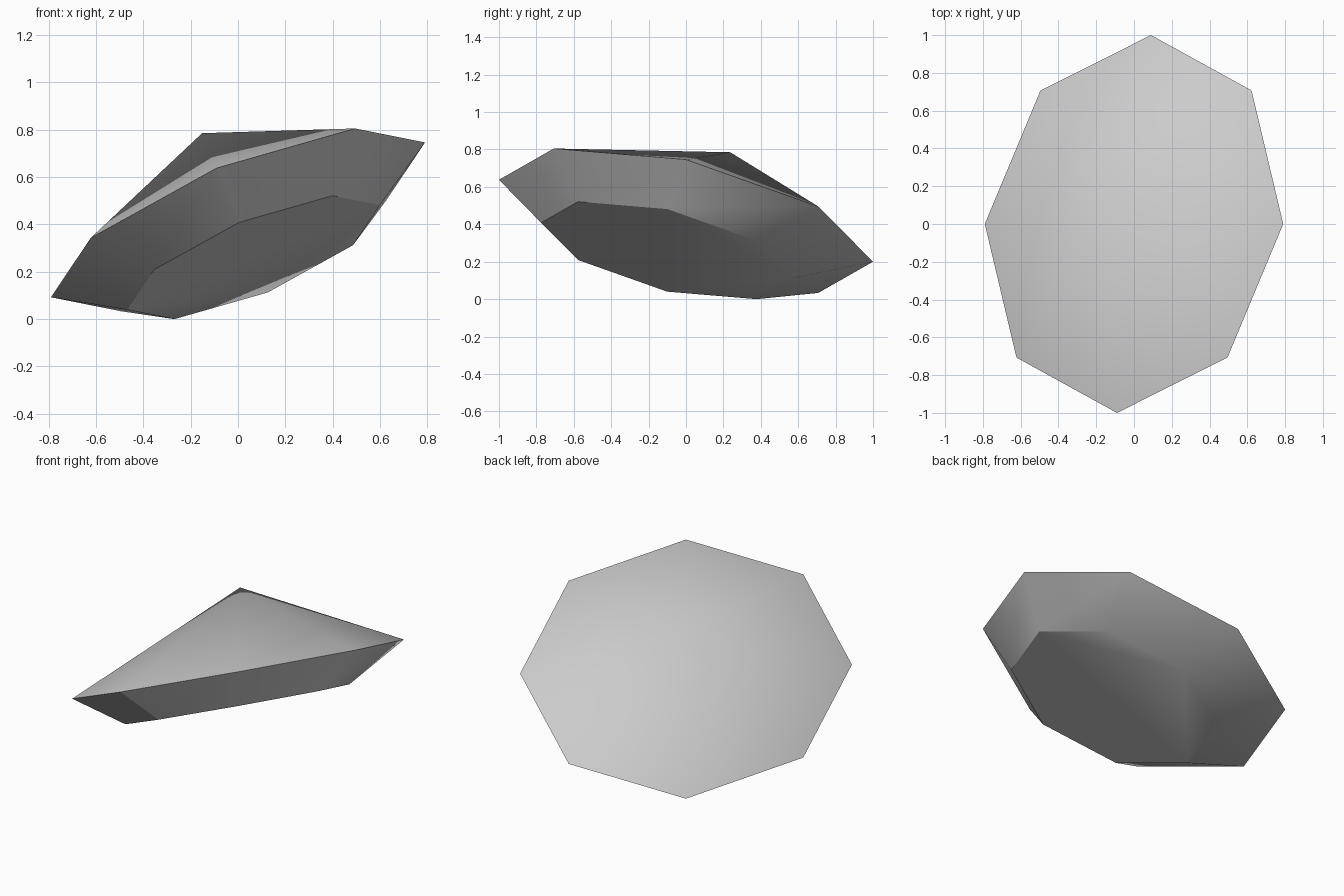
import bpy, bmesh
from math import sin, cos, pi, radians
from mathutils import Vector

if "Cube" in bpy.data.objects:
    bpy.data.objects.remove(bpy.data.objects["Cube"], do_unlink=True)

SIDES = 8
CENTRE = Vector((0, 0, 0.419))
SHORT_AXIS = Vector((0.79, 0, 0.327))     # tilted half-width of the rim
LONG_AXIS = Vector((0.09, 1.0, -0.219))   # tilted half-length of the rim
NORMAL = SHORT_AXIS.cross(LONG_AXIS).normalized()

# Plain grey stone
stone = bpy.data.materials.new("stone_grey")
stone.use_nodes = True
colour = (0.6, 0.6, 0.6, 1)
stone.diffuse_color = colour
stone.node_tree.nodes["Principled BSDF"].inputs["Base Color"].default_value = colour


def point(across, along, height):
    return CENTRE + SHORT_AXIS * across + LONG_AXIS * along + NORMAL * height


def ring(bm, scale, shift, height):
    angles = [2 * pi * i / SIDES for i in range(SIDES)]
    return [bm.verts.new(point(scale * cos(a), scale * sin(a) + shift, height))
            for a in angles]


# Faceted stone: off-centre peak, wide rim, smaller flat base
bm = bmesh.new()
peak = bm.verts.new(point(0, 0.135, 0.44))
rim = ring(bm, 1, 0, 0)
base = ring(bm, 0.675, -0.056, -0.19)
for i in range(SIDES):
    j = (i + 1) % SIDES
    bm.faces.new((rim[i], rim[j], peak))
    bm.faces.new((base[i], base[j], rim[j], rim[i]))
bm.faces.new(base[::-1])
bmesh.ops.recalc_face_normals(bm, faces=bm.faces)

mesh = bpy.data.meshes.new("faceted_stone")
bm.to_mesh(mesh)
bm.free()
mesh.materials.append(stone)
obj = bpy.data.objects.new("faceted_stone", mesh)
bpy.context.collection.objects.link(obj)

# Smooth over shallow edges, keep the rim crisp
bpy.ops.object.select_all(action='DESELECT')
obj.select_set(True)
bpy.context.view_layer.objects.active = obj
bpy.ops.object.shade_smooth_by_angle(angle=radians(30))
